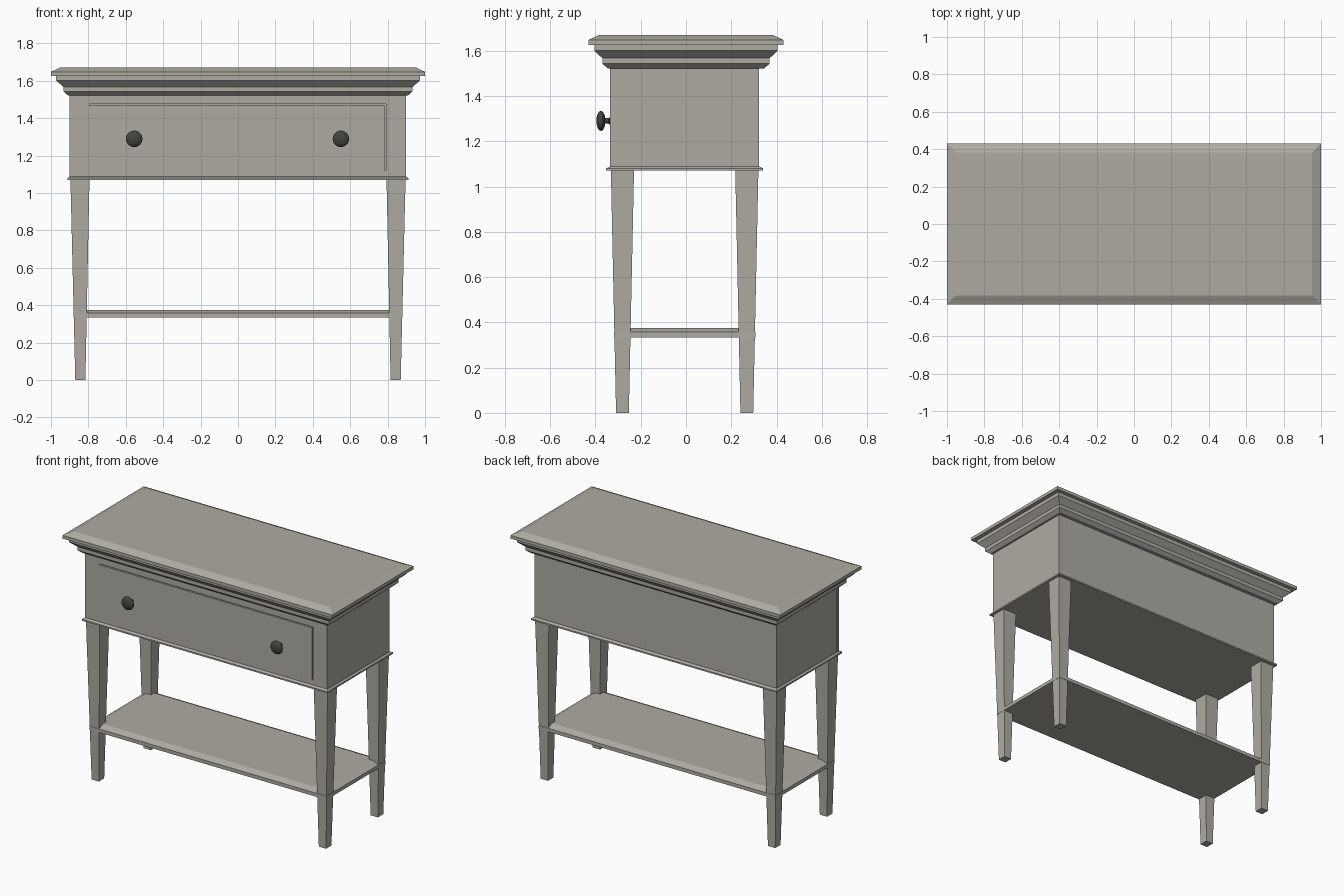
import bpy, bmesh, math

if "Cube" in bpy.data.objects:
    bpy.data.objects.remove(bpy.data.objects["Cube"])

SHIFT = -0.006  # carcass sits slightly forward of the top


def material(name, rgb):
    m = bpy.data.materials.new(name)
    m.diffuse_color = (*rgb, 1)
    m.use_nodes = True
    m.node_tree.nodes["Principled BSDF"].inputs["Base Color"].default_value = m.diffuse_color
    return m


PAINT = material("warm grey paint", (0.43, 0.41, 0.37))
METAL = material("dark metal", (0.055, 0.055, 0.05))


def finish(name, bm, mat):
    bmesh.ops.recalc_face_normals(bm, faces=bm.faces)
    me = bpy.data.meshes.new(name)
    bm.to_mesh(me)
    bm.free()
    me.materials.append(mat)
    ob = bpy.data.objects.new(name, me)
    bpy.context.collection.objects.link(ob)
    return ob


def stack(name, rings, mat=PAINT):
    """Closed solid through rectangular sections (x0, x1, y0, y1, z)."""
    bm = bmesh.new()
    loops = [[bm.verts.new(p) for p in ((a, c, z), (b, c, z), (b, d, z), (a, d, z))]
             for a, b, c, d, z in rings]
    for lo, hi in zip(loops, loops[1:]):
        for i in range(4):
            j = (i + 1) % 4
            bm.faces.new((lo[i], lo[j], hi[j], hi[i]))
    bm.faces.new(loops[0][::-1])
    bm.faces.new(loops[-1])
    return finish(name, bm, mat)


def moulding(name, profile, dy=0.0):
    """Symmetric stack from (half x, half y, z) rows."""
    return stack(name, [(-x, x, dy - y, dy + y, z) for x, y, z in profile])


def box(name, x0, x1, y0, y1, z0, z1):
    return stack(name, [(x0, x1, y0, y1, z0), (x0, x1, y0, y1, z1)])


# Top board with bevelled upper edge
moulding("top_board", [(1, 0.43, 1.626), (1, 0.43, 1.648), (0.953, 0.383, 1.67)])

# Crown moulding under the top
moulding("crown_moulding", [(0.909, 0.345, 1.522), (0.933, 0.37, 1.543),
                            (0.933, 0.37, 1.567), (0.972, 0.405, 1.601),
                            (0.972, 0.405, 1.626)])

# Carcass and front frame with a drawer opening
box("carcass", -0.897, 0.897, -0.312, 0.323, 1.08, 1.53)
front = box("front_frame", -0.901, 0.897, -0.336, -0.312, 1.08, 1.53)
cutter = box("drawer_opening_cutter", -0.793, 0.791, -0.40, -0.316, 1.12, 1.476)
cutter.hide_render = True
cutter.display_type = 'WIRE'
mod = front.modifiers.new("opening", 'BOOLEAN')
mod.operation = 'DIFFERENCE'
mod.object = cutter
mod.solver = 'EXACT'
bpy.context.view_layer.objects.active = front
bpy.ops.object.modifier_apply(modifier=mod.name)
bpy.data.objects.remove(cutter)

# Drawer front, leaving a thin shadow gap at the top and right
box("drawer_front", -0.793, 0.783, -0.336, -0.317, 1.12, 1.469)

# Base moulding around the carcass
moulding("base_moulding", [(0.911, 0.347, 1.07), (0.911, 0.347, 1.08),
                           (0.900, 0.332, 1.088)], SHIFT)

# Tapered legs
for sx, side in ((-1, "left"), (1, "right")):
    for sy, end in ((-1, "front"), (1, "back")):
        stack(f"{end}_{side}_leg",
              [(sx * 0.816, sx * 0.870, SHIFT + sy * 0.2465, SHIFT + sy * 0.303, 0),
               (sx * 0.794, sx * 0.896, SHIFT + sy * 0.2235, SHIFT + sy * 0.326, 1.075)])

# Lower shelf with bevelled upper edge
moulding("lower_shelf", [(0.8795, 0.312, 0.334), (0.8795, 0.312, 0.358),
                         (0.84, 0.272, 0.376)], SHIFT)

# Turned knobs: (radius, distance in front of the drawer)
dome = [(0.044 * math.cos(t), 0.040 + 0.020 * math.sin(t))
        for t in [math.radians(a) for a in range(-75, 90, 15)]]
profile = [(0.016, -0.002), (0.016, 0.003), (0.012, 0.006), (0.012, 0.021)] + dome + [(0, 0.060)]
SEG = 24
for x, side in ((-0.555, "left"), (0.55, "right")):
    bm = bmesh.new()
    vs = [bm.verts.new((r, 0, h)) for r, h in profile]
    es = [bm.edges.new(p) for p in zip(vs, vs[1:])]
    bmesh.ops.spin(bm, geom=vs + es, cent=(0, 0, 0), axis=(0, 0, 1),
                   angle=2 * math.pi, steps=SEG)
    bmesh.ops.remove_doubles(bm, verts=bm.verts, dist=1e-5)
    knob = finish(f"{side}_knob", bm, METAL)
    knob.location = (x, -0.336, 1.29)
    knob.rotation_euler = (math.pi / 2, 0, 0)
    bpy.ops.object.select_all(action='DESELECT')
    knob.select_set(True)
    bpy.context.view_layer.objects.active = knob
    bpy.ops.object.shade_smooth_by_angle(angle=math.radians(40))
